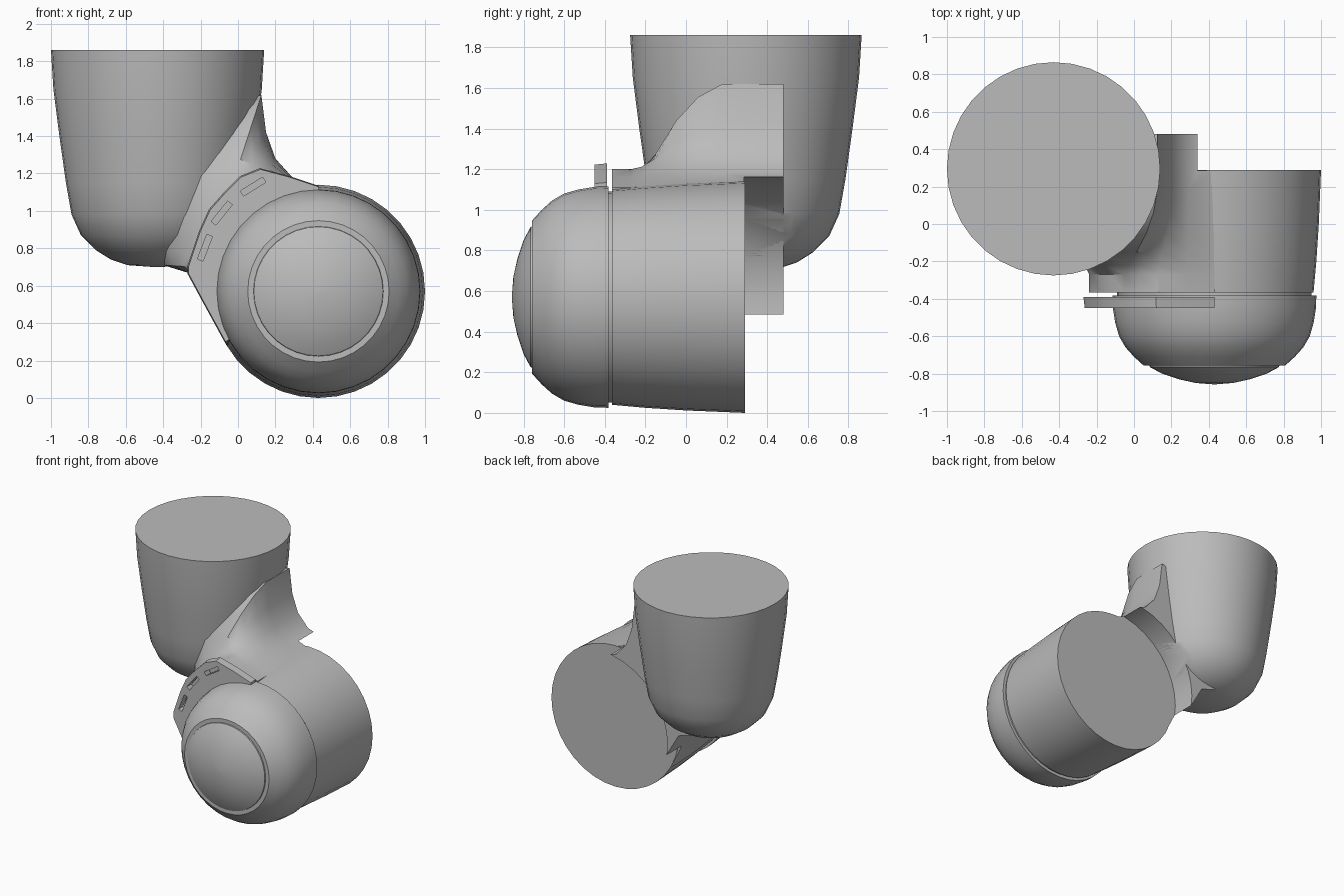
import bpy, bmesh, math
from mathutils import Vector, Matrix

if "Cube" in bpy.data.objects:
    bpy.data.objects.remove(bpy.data.objects["Cube"], do_unlink=True)

grey = bpy.data.materials.new("plain grey")
grey.use_nodes = True
COLOR = (0.5, 0.5, 0.5, 1)
grey.diffuse_color = COLOR
grey.node_tree.nodes["Principled BSDF"].inputs["Base Color"].default_value = COLOR

AXIS_X, AXIS_Z = 0.43, 0.57      # axis of the horizontal barrel
SIDES = 36


def loft(name, rings, helper=False):
    """Skin a row of equal rings and cap both ends."""
    bm = bmesh.new()
    rows = [[bm.verts.new(p) for p in ring] for ring in rings]
    for a, b in zip(rows, rows[1:]):
        for i in range(len(a)):
            j = (i + 1) % len(a)
            bm.faces.new((a[i], a[j], b[j], b[i]))
    bm.faces.new(rows[0])
    bm.faces.new(rows[-1])
    bmesh.ops.remove_doubles(bm, verts=bm.verts, dist=0.0005)
    bmesh.ops.recalc_face_normals(bm, faces=bm.faces)
    mesh = bpy.data.meshes.new(name)
    bm.to_mesh(mesh)
    bm.free()
    mesh.materials.append(grey)
    obj = bpy.data.objects.new(name, mesh)
    bpy.context.collection.objects.link(obj)
    if helper:
        obj.hide_render = True
        obj.hide_set(True)
    return obj


def circle(r, place):
    angles = [2 * math.pi * i / SIDES for i in range(SIDES)]
    return [place(r * math.cos(a), r * math.sin(a)) for a in angles]


def barrel(name, profile, helper=False):
    return loft(name, [circle(r, lambda u, v: (AXIS_X + u, y, AXIS_Z + v))
                       for y, r in profile], helper)


def cut(obj, cutter):
    mod = obj.modifiers.new("cut", 'BOOLEAN')
    mod.operation = 'DIFFERENCE'
    mod.solver = 'EXACT'
    mod.object = cutter


# Upright cup with a rounded base
cup_profile = [(0.70, 0.02), (0.71, 0.16), (0.74, 0.25), (0.79, 0.33), (0.87, 0.41),
               (0.98, 0.46), (1.15, 0.49), (1.4, 0.525), (1.65, 0.557), (1.86, 0.57)]
cup = loft("upright_cup", [circle(r, lambda u, v: (u - 0.43, v + 0.295, z))
                           for z, r in cup_profile])

# Horizontal barrel, seam and domed cap
body = barrel("barrel_body", [(0.29, 0.57), (0.0, 0.558), (-0.2, 0.545), (-0.365, 0.53)])
seam = barrel("seam_core", [(-0.36, 0.52), (-0.40, 0.52)])
cap = barrel("end_cap", [(-0.382, 0.545), (-0.45, 0.543), (-0.53, 0.53), (-0.6, 0.51),
                         (-0.66, 0.475), (-0.71, 0.43), (-0.757, 0.378)])
dome = barrel("cap_dome", [(-0.74, 0.352), (-0.765, 0.345), (-0.8, 0.28), (-0.83, 0.19),
                           (-0.85, 0.1), (-0.857, 0.01)])

# Neck outline: wide fillet at the back, tight collar at the front
fillet = [(0.43, 1.13), (0.29, 1.18), (0.2, 1.28), (0.15, 1.42), (0.125, 1.62), (-0.3, 1.5),
          (-0.45, 1.1), (-0.45, 0.8), (-0.4, 0.71), (-0.27, 0.67), (-0.17, 0.5),
          (-0.06, 0.28), (0.43, 0.57)]
collar = [(0.43, 1.11), (0.28, 1.16), (0.13, 1.2), (0.03, 1.16), (-0.05, 1.08), (-0.13, 0.99),
          (-0.18, 0.88), (-0.22, 0.76), (-0.24, 0.7), (-0.24, 0.66), (-0.17, 0.53),
          (-0.05, 0.31), (0.43, 0.57)]


def neck_ring(y, t):
    return [(a[0] + (b[0] - a[0]) * t, y, a[1] + (b[1] - a[1]) * t)
            for a, b in zip(collar, fillet)]


neck = loft("neck", [neck_ring(y, t) for y, t in
                     [(-0.365, 0), (-0.27, 0), (-0.22, 0.14), (-0.15, 0.36), (-0.05, 0.66),
                      (0.06, 0.88), (0.18, 1), (0.48, 1)]])

# Round clearance behind the barrel
pocket = barrel("clearance_cutter", [(0.285, 0.6), (0.53, 0.6)], True)
cut(neck, pocket)
cut(cup, pocket)


# Slotted collar on the cap
def cap_ring(y, s):
    return [(AXIS_X + (x - AXIS_X) * s, y, AXIS_Z + (z - AXIS_Z) * s) for x, z in collar]


flange = loft("slotted_collar", [cap_ring(-0.39, 1.045), cap_ring(-0.45, 1.035)])
for n, (angle, radius) in enumerate([(159, 0.65), (141, 0.665), (122, 0.66)]):
    a = math.radians(angle)
    centre = Vector((AXIS_X + radius * math.cos(a), -0.42, AXIS_Z + radius * math.sin(a)))
    turn = Matrix.Rotation(-a, 4, 'Y')
    ring = [(-0.016, -0.07), (0.016, -0.07), (0.016, 0.07), (-0.016, 0.07)]
    slot = loft(f"slot_cutter_{n + 1}",
                [[centre + turn @ Vector((u, y, v)) for u, v in ring] for y in (-0.1, 0.1)], True)
    cut(flange, slot)

# Smooth curved surfaces while keeping rims sharp
for obj in (cup, body, seam, cap, dome, neck, flange):
    bpy.ops.object.select_all(action='DESELECT')
    obj.select_set(True)
    bpy.context.view_layer.objects.active = obj
    for mod in list(obj.modifiers):
        bpy.ops.object.modifier_apply(modifier=mod.name)
    bpy.ops.object.shade_smooth_by_angle(angle=math.radians(35))
